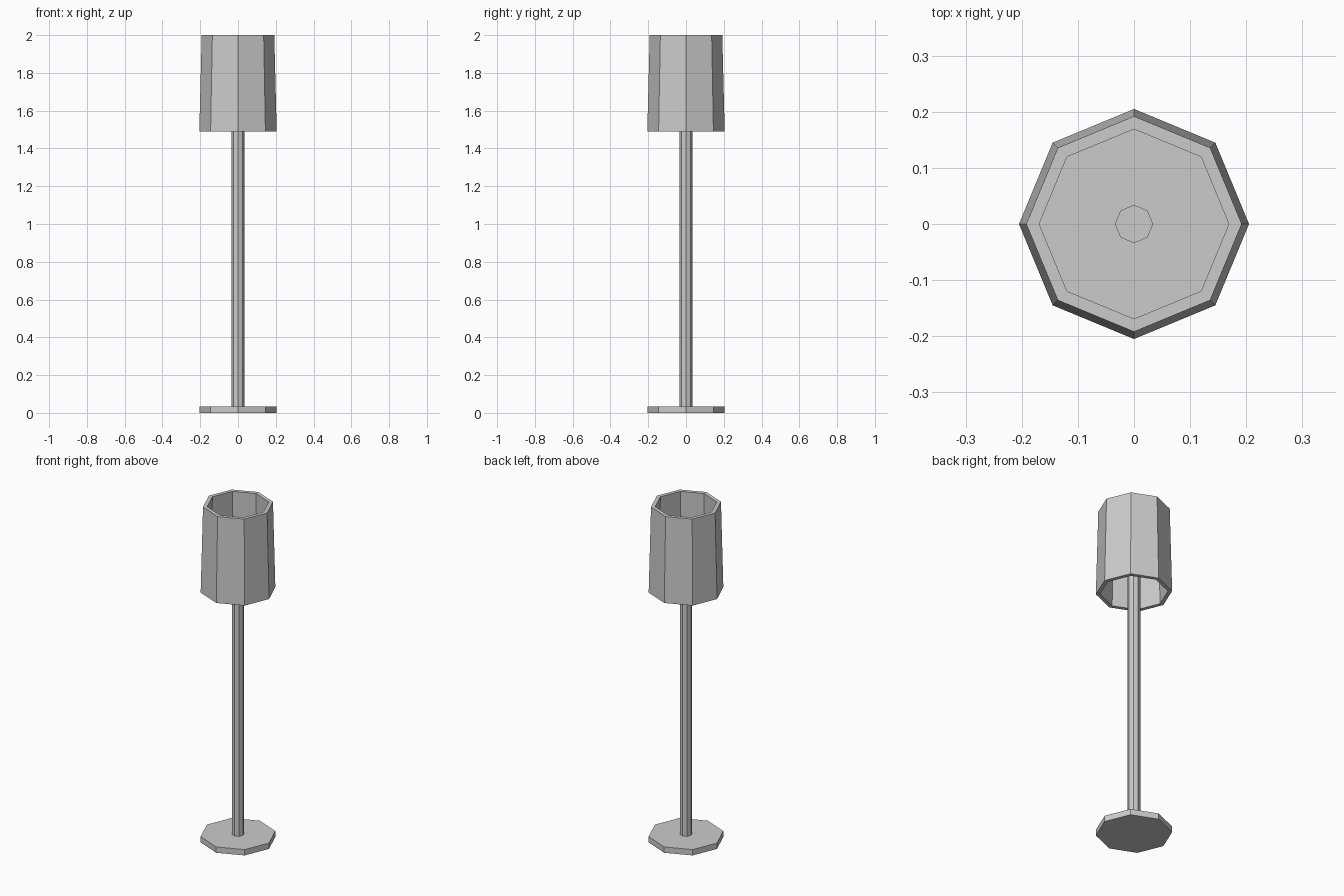
import bpy, bmesh
from math import cos, sin, pi

if "Cube" in bpy.data.objects:
    bpy.data.objects.remove(bpy.data.objects["Cube"])

SIDES = 8

def lathe(name, profile, closed=False):
    """Revolve an (r, z) profile into a flat-faced octagonal solid."""
    bm = bmesh.new()
    rings = [[bm.verts.new((r * cos(2 * pi * i / SIDES), r * sin(2 * pi * i / SIDES), z))
              for i in range(SIDES)] for r, z in profile]
    pairs = list(zip(rings, rings[1:]))
    if closed:
        pairs.append((rings[-1], rings[0]))
    else:
        bm.faces.new(rings[0])
        bm.faces.new(rings[-1])
    for a, b in pairs:
        for i in range(SIDES):
            j = (i + 1) % SIDES
            bm.faces.new((a[i], a[j], b[j], b[i]))
    bmesh.ops.recalc_face_normals(bm, faces=bm.faces)
    mesh = bpy.data.meshes.new(name)
    bm.to_mesh(mesh)
    bm.free()
    obj = bpy.data.objects.new(name, mesh)
    bpy.context.collection.objects.link(obj)
    return obj

# Flat foot
lathe("base", [(0.205, 0), (0.205, 0.035)])
# Upright, ending inside the shade
lathe("pole", [(0.034, 0.035), (0.034, 1.75)])
# Hollow tapered shade, open at both ends
lathe("shade", [(0.205, 1.49), (0.192, 2.0), (0.169, 2.0), (0.182, 1.49)], closed=True)
